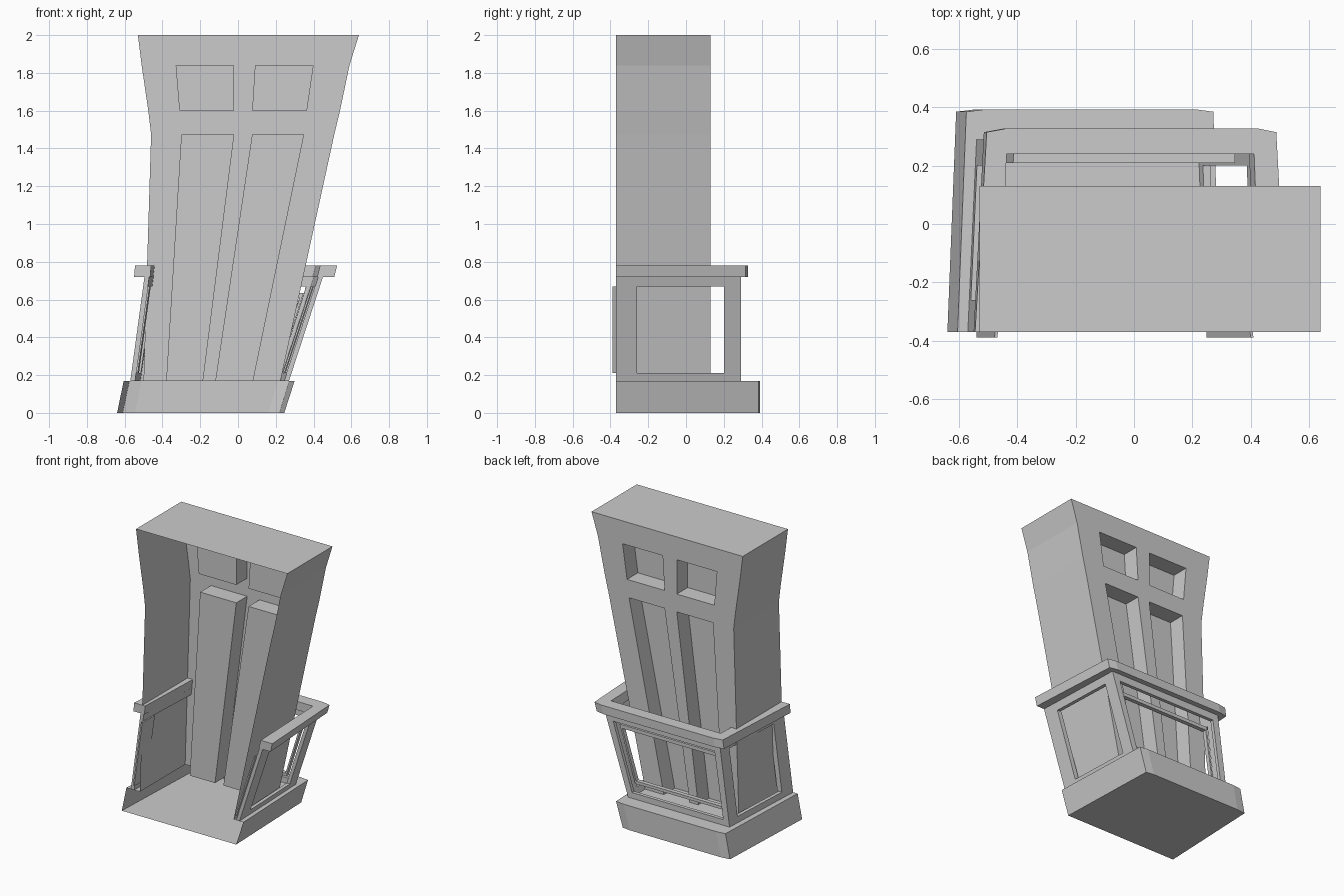
import bpy, bmesh

if "Cube" in bpy.data.objects:
    bpy.data.objects.remove(bpy.data.objects["Cube"])

FRONT, WALL = -0.37, 0.13   # open front edge and facade plane


def make(name, verts, faces):
    me = bpy.data.meshes.new(name)
    me.from_pydata(verts, [], faces)
    bm = bmesh.new()
    bm.from_mesh(me)
    bmesh.ops.remove_doubles(bm, verts=bm.verts, dist=0.0005)
    bmesh.ops.recalc_face_normals(bm, faces=bm.faces)
    bm.to_mesh(me)
    bm.free()
    ob = bpy.data.objects.new(name, me)
    bpy.context.collection.objects.link(ob)
    return ob


# Leaning tower shell: each row is z and six x positions (edges and window sides)
rows = [
    (2.00, (-0.53, -0.34, -0.02, 0.10, 0.44, 0.64)),
    (1.84, (-0.51, -0.33, -0.02, 0.09, 0.40, 0.59)),
    (1.60, (-0.475, -0.31, -0.02, 0.075, 0.365, 0.54)),
    (1.475, (-0.46, -0.30, -0.02, 0.075, 0.35, 0.51)),
    (0.17, (-0.50, -0.38, -0.185, -0.12, 0.08, 0.225)),
]
verts, faces = [], []


def quad(*pts):
    n = len(verts)
    verts.extend(pts)
    faces.append(tuple(range(n, n + len(pts))))


DEPTH = 0.12
for r in range(4):
    (z0, a), (z1, b) = rows[r], rows[r + 1]
    for c in range(5):
        cell = [(a[c], z0), (a[c + 1], z0), (b[c + 1], z1), (b[c], z1)]
        recess = r in (1, 3) and c in (1, 3)
        y = WALL - DEPTH if recess else WALL
        quad(*[(x, y, z) for x, z in cell])
        if recess:  # window reveals
            for i in range(4):
                p, q = cell[i], cell[(i + 1) % 4]
                quad((p[0], WALL, p[1]), (q[0], WALL, q[1]), (q[0], y, q[1]), (p[0], y, p[1]))
    for s in (0, 5):  # side walls
        quad((a[s], WALL, z0), (b[s], WALL, z1), (b[s], FRONT, z1), (a[s], FRONT, z0))
quad(*[(x, WALL, 2) for x in rows[0][1]], (0.64, FRONT, 2), (-0.53, FRONT, 2))
make("tower_shell", verts, faces)


# U-shaped strips in plan, joined loop to loop
def u_loop(xlf, xlb, xrb, xrf, yb, z, chamfer=0.0):
    return [(xlf, FRONT, z), (xlb, yb - chamfer, z), (xlb + 0.065, yb, z),
            (xrb - 0.06, yb, z), (xrb, yb - chamfer, z), (xrf, FRONT, z)]


def u_strip(name, loops, closed=False, floor=False):
    v = [p for l in loops for p in l]
    n, f = len(loops), []
    for k in range(n if closed else n - 1):
        a, b = k * 6, ((k + 1) % n) * 6
        f += [(a + i, a + i + 1, b + i + 1, b + i) for i in range(5)]
    if closed:
        f += [tuple(k * 6 + e for k in range(n)) for e in (0, 5)]
    if floor:
        f.append(tuple(range(6)))
    return make(name, v, f)


# Base with ledge and floor
u_strip("base", [
    u_loop(-0.64, -0.61, 0.22, 0.245, 0.393, 0, 0.008),
    u_loop(-0.605, -0.575, 0.272, 0.30, 0.393, 0.17, 0.008),
    u_loop(-0.50, -0.50, 0.225, 0.225, WALL, 0.17)], floor=True)

# Balcony handrail
u_strip("handrail", [
    u_loop(-0.55, -0.515, 0.47, 0.51, 0.327, 0.72, 0.012),
    u_loop(-0.545, -0.505, 0.488, 0.525, 0.327, 0.78, 0.012),
    u_loop(-0.46, -0.437, 0.412, 0.435, 0.24, 0.78),
    u_loop(-0.465, -0.445, 0.395, 0.42, 0.24, 0.72)], closed=True)


# Leaning balcony panels
def x_left(y, z):
    return -0.57 + (z - 0.17) * 0.136 + 0.03 * (y - FRONT) / 0.66


def x_right(y, z):
    return 0.27 + (z - 0.17) * 0.327 - 0.025 * (y - FRONT) / 0.66


def frame(name, place, outer, inner, d0, d1):
    def corners(u0, u1, z0, z1, d):
        return [place(u0, z0, d), place(u1, z0, d), place(u1, z1, d), place(u0, z1, d)]
    v = (corners(*outer, d0) + corners(*inner, d0)
         + corners(*inner, d1) + corners(*outer, d1))
    f = []
    for k in range(4):
        a, b = k * 4, ((k + 1) % 4) * 4
        f += [(a + i, a + (i + 1) % 4, b + (i + 1) % 4, b + i) for i in range(4)]
    return make(name, v, f)


def left(y, z, d):
    return (x_left(y, z) + d, y, z)


def right(y, z, d):
    return (x_right(y, z) - d, y, z)


def back(u, z, d):
    y = 0.29 - d
    a, b = x_left(y, z), x_right(y, z)
    return (a + (b - a) * u, y, z)


for side, place in (("left", left), ("right", right)):
    frame(side + "_balcony_panel", place, (FRONT, 0.29, 0.17, 0.72),
          (-0.26, 0.20, 0.21, 0.67), 0, 0.025)
    # Inner flap at the open front edge
    make(side + "_front_flap",
         [place(y, z, d) for y in (-0.39, -0.26) for z in (0.21, 0.67) for d in (0.025, 0.035)],
         [(0, 1, 3, 2), (4, 5, 7, 6), (0, 1, 5, 4), (2, 3, 7, 6), (0, 2, 6, 4), (1, 3, 7, 5)])
frame("back_balcony_panel", back, (0, 1, 0.17, 0.72), (0.055, 0.945, 0.21, 0.67), 0, 0.025)
frame("back_inner_frame", back, (0.075, 0.94, 0.25, 0.635), (0.09, 0.925, 0.27, 0.61), 0.05, 0.08)
